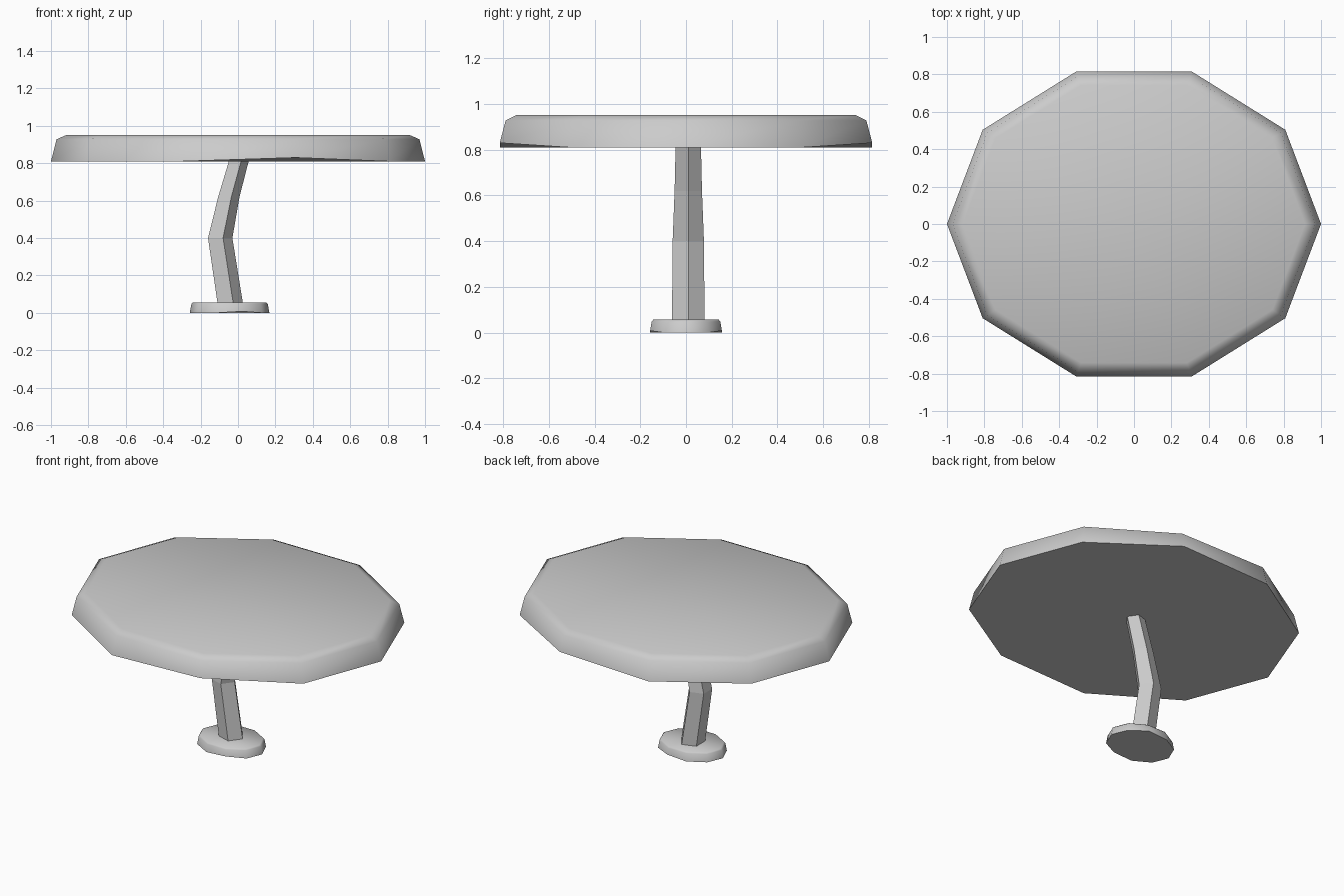
import bpy, bmesh
from math import sin, cos, pi, radians

if "Cube" in bpy.data.objects:
    bpy.data.objects.remove(bpy.data.objects["Cube"])


def loft(name, sides, rings, lift=0.0, smooth=None):
    """Stack rings (cx, cy, rx, ry, z); lift raises the two bottom corners at +/-72 degrees."""
    bm = bmesh.new()
    loops = []
    for i, (cx, cy, rx, ry, z) in enumerate(rings):
        loop = []
        for k in range(sides):
            a = 2 * pi * k / sides
            dz = lift if i == 0 and k in (2, sides - 2) else 0.0
            loop.append(bm.verts.new((cx + rx * cos(a), cy + ry * sin(a), z + dz)))
        loops.append(loop)
    for lo, hi in zip(loops, loops[1:]):
        for k in range(sides):
            n = (k + 1) % sides
            bm.faces.new((lo[k], lo[n], hi[n], hi[k]))
    bm.faces.new(loops[0][::-1])
    top = bm.faces.new(loops[-1])
    if smooth:
        bmesh.ops.poke(bm, faces=[top])
    mesh = bpy.data.meshes.new(name)
    bm.to_mesh(mesh)
    bm.free()
    obj = bpy.data.objects.new(name, mesh)
    bpy.context.collection.objects.link(obj)
    if smooth:
        bpy.ops.object.select_all(action='DESELECT')
        obj.select_set(True)
        bpy.context.view_layer.objects.active = obj
        bpy.ops.object.shade_smooth_by_angle(angle=radians(smooth))
    return obj


# Wide flat canopy with a small bevelled rim
loft("canopy", 10, [(0, 0, 1.0, 0.857, 0.81),
                    (0, 0, 0.97, 0.83, 0.928),
                    (0, 0, 0.915, 0.78, 0.952)], lift=0.02, smooth=70)

# Bent five-sided trunk, flat faces
path = [(-0.047, 0.075, 0.04), (-0.102, 0.072, 0.40),
        (-0.055, 0.063, 0.62), (0.004, 0.058, 0.83)]
loft("trunk", 5, [(x, 0.01, r, r, z) for x, r, z in path])

# Small foot disc
loft("base", 10, [(-0.045, 0, 0.213, 0.165, 0.0),
                  (-0.045, 0, 0.204, 0.158, 0.048),
                  (-0.045, 0, 0.195, 0.151, 0.056)], lift=0.008, smooth=50)
